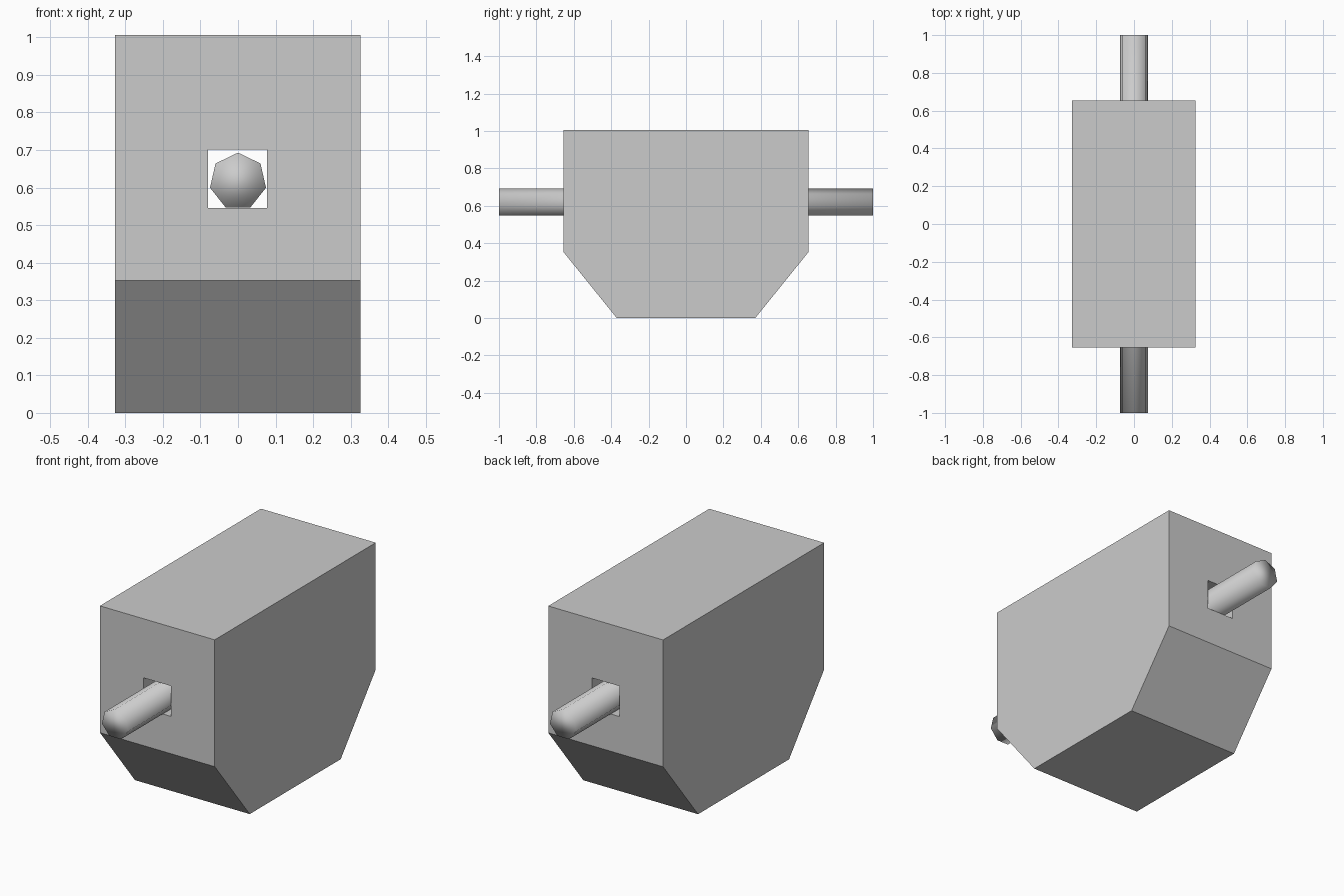
import bpy, bmesh, math

if "Cube" in bpy.data.objects:
    bpy.data.objects.remove(bpy.data.objects["Cube"])


def prism(name, profile, to_xyz, depth):
    """Close a 2D profile into a prism between -depth and +depth."""
    bm = bmesh.new()
    a, b = [[bm.verts.new(to_xyz(u, v, d)) for u, v in profile] for d in (-depth, depth)]
    bm.faces.new(a)
    bm.faces.new(b)
    n = len(profile)
    for i in range(n):
        j = (i + 1) % n
        bm.faces.new((a[i], a[j], b[j], b[i]))
    bmesh.ops.recalc_face_normals(bm, faces=bm.faces[:])
    me = bpy.data.meshes.new(name)
    bm.to_mesh(me)
    bm.free()
    ob = bpy.data.objects.new(name, me)
    bpy.context.collection.objects.link(ob)
    return ob


def along_y(u, v, d):
    return (u, d, v)


# Block with tapered lower ends, extruded across x
half = [(0.37, 0), (0.655, 0.353), (0.655, 1.006)]
outline = half + [(-y, z) for y, z in reversed(half)]
body = prism("body", outline, lambda u, v, d: (d - 0.001, u, v), 0.327)

# Square tunnel running front to back
hole = [(-0.08, 0.545), (0.077, 0.545), (0.077, 0.702), (-0.08, 0.702)]
cutter = prism("tunnel_cutter", hole, along_y, 0.9)
mod = body.modifiers.new("tunnel", 'BOOLEAN')
mod.operation = 'DIFFERENCE'
mod.solver = 'EXACT'
mod.object = cutter
bpy.context.view_layer.objects.active = body
body.select_set(True)
bpy.ops.object.modifier_apply(modifier=mod.name)
bpy.data.objects.remove(cutter)

# Seven-sided axle through the tunnel, smooth shaded
r = 0.0765
ring = [(r * math.sin(i * math.tau / 7), 0.6165 + r * math.cos(i * math.tau / 7))
        for i in range(7)]
axle = prism("axle", ring, along_y, 1.0)
axle.data.shade_smooth()
